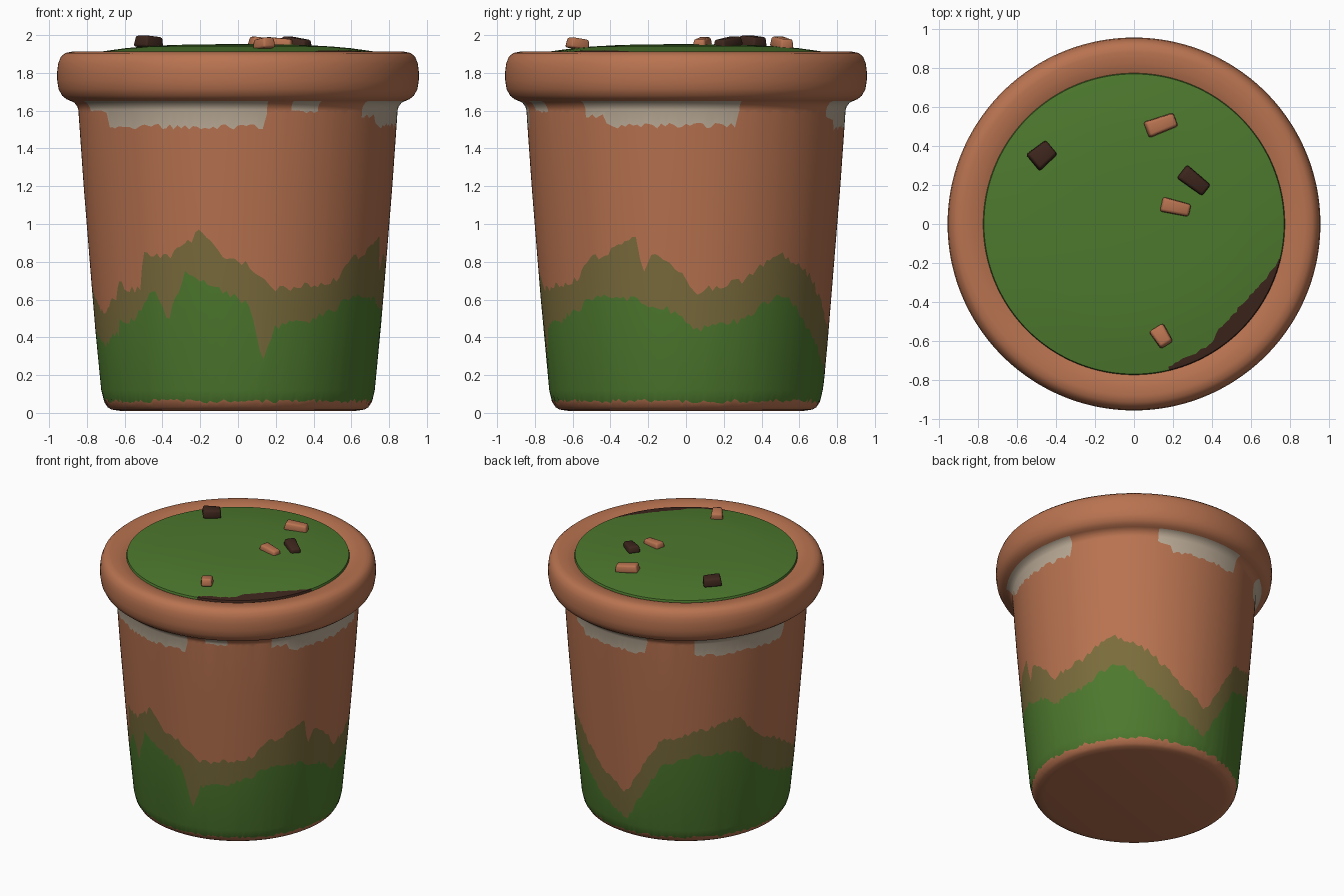
import bpy, bmesh, math, random
from mathutils import Matrix, Vector

random.seed(4)
if "Cube" in bpy.data.objects:
    bpy.data.objects.remove(bpy.data.objects["Cube"], do_unlink=True)

COLUMNS = 240


def material(name, rgb):
    m = bpy.data.materials.new(name)
    m.use_nodes = True
    m.diffuse_color = (*rgb, 1)
    m.node_tree.nodes["Principled BSDF"].inputs["Base Color"].default_value = (*rgb, 1)
    return m


terracotta = material("terracotta", (.48, .17, .08))
moss = material("moss green", (.074, .19, .027))
stain = material("olive stain", (.195, .15, .045))
soil = material("dark soil", (.047, .019, .012))
lime = material("pale lime", (.5, .41, .31))


def lerp(table, t, column=1):
    """Linear lookup in a table sorted by its first column."""
    for p, q in zip(table, table[1:]):
        if t <= q[0]:
            f = (t - p[0]) / (q[0] - p[0])
            return p[column] + f * (q[column] - p[column])
    return table[-1][column]


def finish(name, bm, mats, angle):
    bmesh.ops.recalc_face_normals(bm, faces=bm.faces)
    mesh = bpy.data.meshes.new(name)
    bm.to_mesh(mesh)
    bm.free()
    for m in mats:
        mesh.materials.append(m)
    ob = bpy.data.objects.new(name, mesh)
    bpy.context.collection.objects.link(ob)
    bpy.ops.object.select_all(action='DESELECT')
    ob.select_set(True)
    bpy.context.view_layer.objects.active = ob
    bpy.ops.object.shade_smooth_by_angle(angle=math.radians(angle))


def turned(name, rows_at, mats, colour_of, capped=True):
    """Turned shape whose rows of (radius, height) may vary with the angle."""
    bm = bmesh.new()
    angles = [-180 + 360 * i / COLUMNS for i in range(COLUMNS)]
    grid = []
    for a in angles:
        c, s = math.cos(math.radians(a)), math.sin(math.radians(a))
        grid.append([bm.verts.new((r * c, r * s, z)) for r, z in rows_at(a)])
    for i, a in enumerate(angles):
        left, right = grid[i], grid[(i + 1) % COLUMNS]
        for k in range(len(left) - 1):
            f = bm.faces.new((left[k], right[k], right[k + 1], left[k + 1]))
            f.material_index = colour_of(k, a)
    if capped:
        bm.faces.new([col[0] for col in grid])
    finish(name, bm, mats, 50)


# Pot wall outline: height, radius
wall = [(.03, .69), (.06, .71), (.12, .724), (.2, .735), (.4, .752),
        (.8, .785), (1.2, .817), (1.6, .845)]

# Growth around the wall: angle, stain top, moss top (in hundredths)
growth = [(-180, 70, 46), (-159, 52, 36), (-153, 58, 40), (-147, 60, 42), (-145, 69, 50),
          (-137, 65, 48), (-132, 66, 55), (-130, 83, 57),
          (-126, 84, 66), (-119, 82, 50), (-111, 88, 75),
          (-105, 96, 70), (-97, 84, 65), (-86, 78, 58), (-80, 70, 28),
          (-75, 65, 46), (-63, 67, 48), (-49, 70, 54), (-39, 82, 62),
          (-31, 85, 60), (-19, 93, 60), (-17, 73, 57), (-13, 83, 58),
          (-7, 81, 55), (4, 64, 44), (23, 70, 49), (38, 85, 62), (46, 80, 60),
          (58, 72, 45), (72, 54, 30), (91, 37, 16), (104, 66, 45),
          (112, 83, 62), (130, 91, 72), (152, 99, 73), (165, 79, 56), (180, 70, 46)]

# Lime crust patches under the rim: start angle, end angle, lower edge
patches = [(-158, -144, 1.605), (-144, -80, 1.515), (-71, -61, 1.595),
           (-39, -30, 1.57), (-30, 19, 1.52), (61, 68, 1.56),
           (68, 106, 1.51), (129, 178, 1.51)]


def patch_edge(a):
    return next((z for lo, hi, z in patches if lo <= a < hi), None)


def wall_rows(a):
    jit = random.uniform
    low = .06 + jit(-.01, .015)
    green = lerp(growth, a, 2) / 100 + jit(-.02, .02)
    olive = lerp(growth, a) / 100 + jit(-.02, .02)
    crust = (patch_edge(a) or 1.595) + jit(-.015, .015)
    rows = [(.62, .01), (.67, .018), (.69, .03)]
    heights = [low, .12, max(green, .14), olive, 1.2, min(crust, 1.6), 1.605]
    rows += [(lerp(wall, z), z) for z in heights]
    return rows + [(.85, 1.62), (.866, 1.642), (.885, 1.651)]


def wall_colour(k, a):
    if k in (3, 4):
        return 1
    if k == 5:
        return 2
    if k >= 8 and patch_edge(a):
        return 3
    return 0


turned("pot_wall", wall_rows, [terracotta, moss, stain, lime], wall_colour)

# Rolled rim
rim = [(.885, 1.651), (.908, 1.661), (.932, 1.68), (.95, 1.715), (.957, 1.76),
       (.957, 1.81), (.952, 1.85), (.938, 1.885), (.915, 1.905), (.88, 1.912),
       (.83, 1.907), (.79, 1.898), (.75, 1.88)]
turned("pot_rim", lambda a: rim, [terracotta], lambda k, a: 0, capped=False)

# Mossy top with a bare crescent of soil along one edge
bare = [(-180, .765), (-78, .765), (-74, .744), (-57, .725), (-52, .70), (-47, .684),
        (-38, .69), (-32, .70), (-22, .735), (-14, .765), (180, .765)]


def dome(r):
    return 1.952 - .045 * (r / .765) ** 3


def top_rows(a):
    edge = lerp(bare, a)
    if edge < .76:
        edge += random.uniform(-.008, .008)
    radii = [.05, .2, .35, .5, .6, edge, .77]
    return [(r, dome(r)) for r in radii] + [(.776, 1.885)]


turned("moss_top", top_rows, [moss, soil],
       lambda k, a: 1 if k >= 5 and -78 < a < -14 else 0)


# Bark and shard chips lying on the moss
def chip(name, mat, x, y, size, turn, tilt, z):
    bm = bmesh.new()
    bmesh.ops.create_cube(bm, size=1)
    for v in bm.verts:
        if v.co.z > 0:
            v.co.x *= .9
            v.co.y *= .85
        if v.co.x > 0:
            v.co.y *= .85
    bmesh.ops.scale(bm, vec=Vector(size), verts=bm.verts)
    bmesh.ops.bevel(bm, geom=bm.edges[:], offset=.012, segments=2, profile=.5, affect='EDGES')
    spin = Matrix.Rotation(math.radians(turn), 4, 'Z') @ Matrix.Rotation(math.radians(tilt), 4, 'Y')
    bm.transform(Matrix.Translation((x, y, z)) @ spin)
    finish(name, bm, [mat], 60)


chip("shard_chip_back", terracotta, .14, .51, (.165, .09, .055), 20, 6, 1.958)
chip("shard_chip_middle", terracotta, .215, .085, (.155, .08, .045), -13, 5, 1.962)
chip("shard_chip_front", terracotta, .14, -.575, (.11, .09, .055), -58, -8, 1.955)
chip("bark_chip_left", soil, -.47, .355, (.13, .115, .06), 40, 5, 1.964)
chip("bark_chip_right", soil, .31, .22, (.165, .09, .05), -38, 8, 1.96)
